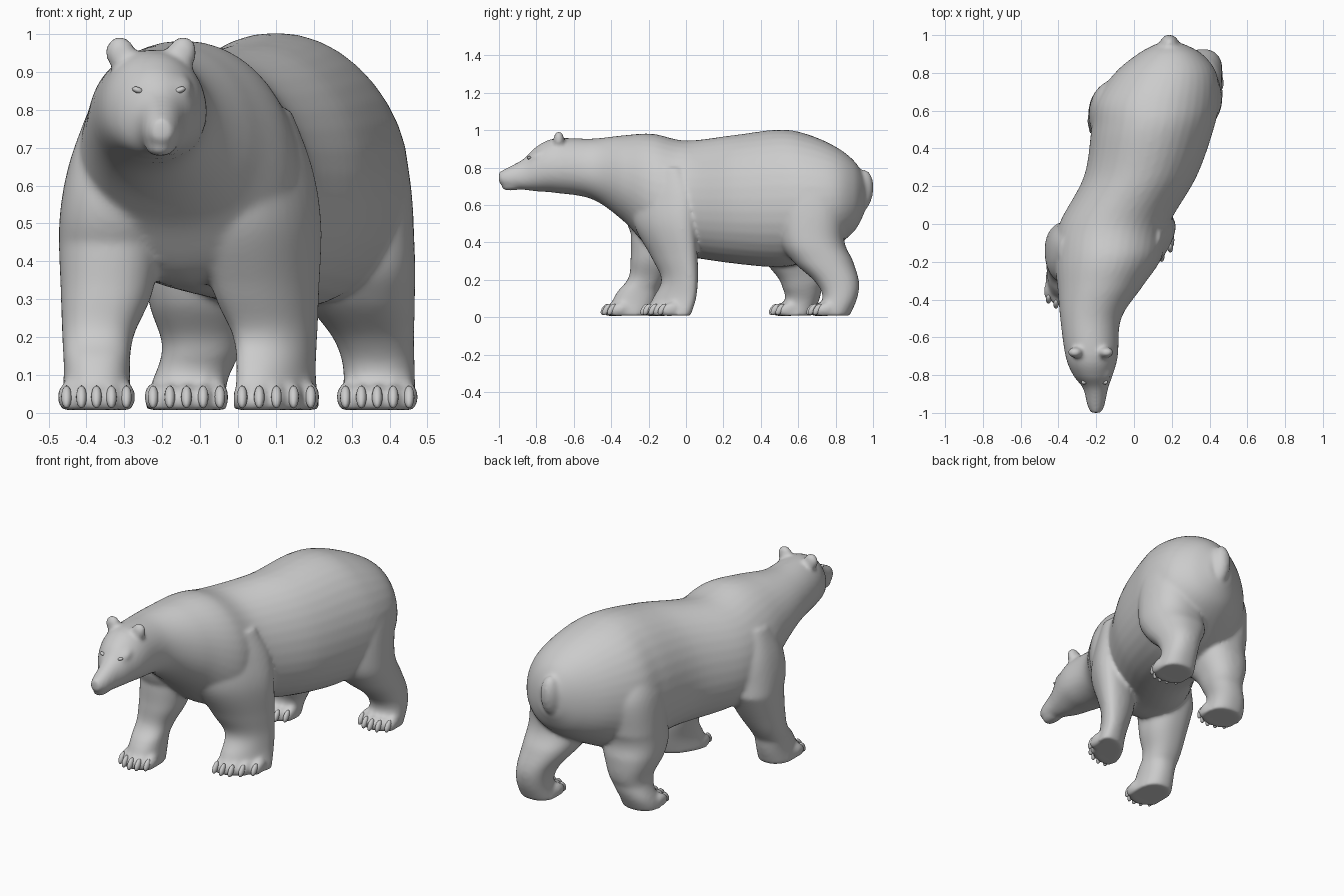
import bpy, bmesh, math
from mathutils import Matrix

if "Cube" in bpy.data.objects:
    bpy.data.objects.remove(bpy.data.objects["Cube"])

RING = 36


def spline(rows, sub=7):
    """Catmull-Rom interpolation of section rows."""
    out = []
    n = len(rows)
    for i in range(n - 1):
        p = [rows[max(0, min(n - 1, i + k))] for k in (-1, 0, 1, 2)]
        for s in range(sub):
            t = s / sub
            out.append([0.5 * (2 * b + (c - a) * t + (2 * a - 5 * b + 4 * c - d) * t * t
                               + (3 * b - a - 3 * c + d) * t ** 3) for a, b, c, d in zip(*p)])
    return out + [list(rows[-1])]


def loft(bm, rows, axis, n=2.2, taper=0.0, skew=0.0):
    """Skin rounded sections (t, a0, a1, b0, b1) along the y or z axis."""
    rings = []
    for t, a0, a1, b0, b1 in rows:
        ring = []
        wa, wb = (a1 - a0) / 2, (b1 - b0) / 2
        wa = math.sqrt(max(wa * wa * 0.25, wa * wa - (skew * wb) ** 2))
        for k in range(RING):
            ang = 2 * math.pi * k / RING
            c, s = math.cos(ang), math.sin(ang)
            c = math.copysign(abs(c) ** (2 / n), c)
            s = math.copysign(abs(s) ** (2 / n), s)
            a = (a0 + a1) / 2 + wa * c * (1 - taper * s) + skew * wb * s
            b = (b0 + b1) / 2 + wb * s
            ring.append(bm.verts.new((a, t, b) if axis == 'y' else (a, b, t)))
        rings.append(ring)
    faces = [bm.faces.new(rings[0]), bm.faces.new(rings[-1])]
    for r, q in zip(rings, rings[1:]):
        for k in range(RING):
            j = (k + 1) % RING
            faces.append(bm.faces.new((r[k], r[j], q[j], q[k])))
    bmesh.ops.recalc_face_normals(bm, faces=faces)


def blob(bm, loc, size, tilt=0.0, roll=0.0):
    m = (Matrix.Translation(loc) @ Matrix.Rotation(roll, 4, 'Y') @ Matrix.Rotation(tilt, 4, 'X')
         @ Matrix.Diagonal((*size, 1)))
    bmesh.ops.create_uvsphere(bm, u_segments=16, v_segments=10, radius=1, matrix=m)


def make(name, bm):
    me = bpy.data.meshes.new(name)
    bm.to_mesh(me)
    bm.free()
    me.polygons.foreach_set("use_smooth", [True] * len(me.polygons))
    ob = bpy.data.objects.new(name, me)
    bpy.context.collection.objects.link(ob)
    return ob


def leg(bm, claws, profile, side, outer, base, stride, pinch, wide, skew=0.0):
    """Loft one leg from (z, inset, width, front, back), stepped by base and stride."""
    rows = []
    for z, inset, width, yf, yb in spline(profile):
        step = base + stride * max(0, min(1, (0.45 - z) / 0.3))
        inset += pinch * math.exp(-((z - 0.17) / 0.09) ** 2)
        xo = side * (outer - inset)
        xi = xo - side * (width + wide)
        rows.append((z, min(xo, xi), max(xo, xi), yf + step, yb + step))
    loft(bm, rows, 'z', 2.3, 0, skew)
    # Five toes with a claw each
    _, x0, x1, yf, _ = rows[0]
    for i in range(5):
        u = (i - 2) / 2
        x = (x0 + x1) / 2 + u * (x1 - x0) * 0.41
        y = yf + 0.035 * u * u + skew * (0.09 * u + 0.03)
        blob(bm, (x, y + .04, .042), (.024, .055, .036), 0.3)
        blob(claws, (x, y - .002, .042), (.014, .018, .034), -0.6)


body, claws = bmesh.new(), bmesh.new()

# Torso, neck, head and muzzle: y, x left, x right, z low, z high
torso = [
    (0.955, .12, .26, .56, .75), (0.90, .02, .36, .46, .835), (0.80, -.10, .435, .38, .912),
    (0.65, -.205, .45, .30, .978), (0.50, -.225, .42, .268, 1.003), (0.25, -.265, .33, .288, .973),
    (0.00, -.395, .185, .325, .945), (-0.18, -.42, .145, .36, .981), (-0.33, -.405, .045, .51, .973),
    (-0.50, -.39, -.068, .63, .955), (-0.70, -.362, -.086, .665, .956), (-0.80, -.322, -.113, .673, .912),
    (-0.87, -.27, -.137, .682, .846), (-0.96, -.247, -.156, .695, .797), (-1.0, -.228, -.176, .717, .776)]
loft(body, spline(torso), 'y', 2.1, 0.08)

# Front pair, with the left foot striding ahead
front = [(.008, 0, .205, -.22, .025), (.10, .01, .187, -.178, .054), (.20, .006, .20, -.132, .064),
         (.32, .002, .255, -.185, .062), (.50, -.002, .29, -.28, .05), (.65, .022, .27, -.28, .04),
         (.80, .075, .18, -.20, -.02)]
leg(body, claws, front, 1, .212, 0, 0, 0, .016, .5)
leg(body, claws, front, -1, .47, -.035, -.175, 0, -.012)

# Hind pair, with the left foot ahead
hind = [(.008, -.003, .205, .67, .875), (.10, 0, .188, .73, .915), (.19, .002, .21, .69, .925),
        (.30, 0, .29, .57, .893), (.42, 0, .33, .50, .845), (.65, .018, .34, .49, .86),
        (.82, .09, .22, .56, .77)]
leg(body, claws, hind, 1, .467, 0, 0, 0, 0)
leg(body, claws, hind, -1, .242, -.09, -.11, .04, .01)
make("claws", claws)

# Tail
blob(body, (.187, .942, .675), (.055, .06, .115), -0.12)

# Ears and chin
for s in (-1, 1):
    blob(body, (-.229 + s * .08, -.68, .947), (.041, .03, .049), 0, s * .3)
    blob(body, (-.205 + s * .05, -.80, .862), (.035, .05, .022), 0.6, s * .4)
blob(body, (-.205, -.92, .70), (.04, .07, .022), 0.1)

# Fuse everything into one smooth skin
bear = make("bear_body", body)
rm = bear.modifiers.new("fuse", 'REMESH')
rm.mode = 'VOXEL'
rm.voxel_size = 0.0105
rm.use_smooth_shade = True
sm = bear.modifiers.new("soften", 'SMOOTH')
sm.factor = 0.5
sm.iterations = 10

# Eyes and nose
eyes = bmesh.new()
for s in (-1, 1):
    blob(eyes, (-.209 + s * .056, -.838, .852), (.015, .011, .008), 0, s * -.35)
make("eyes", eyes)
nose = bmesh.new()
blob(nose, (-.202, -.98, .757), (.027, .019, .019), 0.3)
make("nose", nose)
